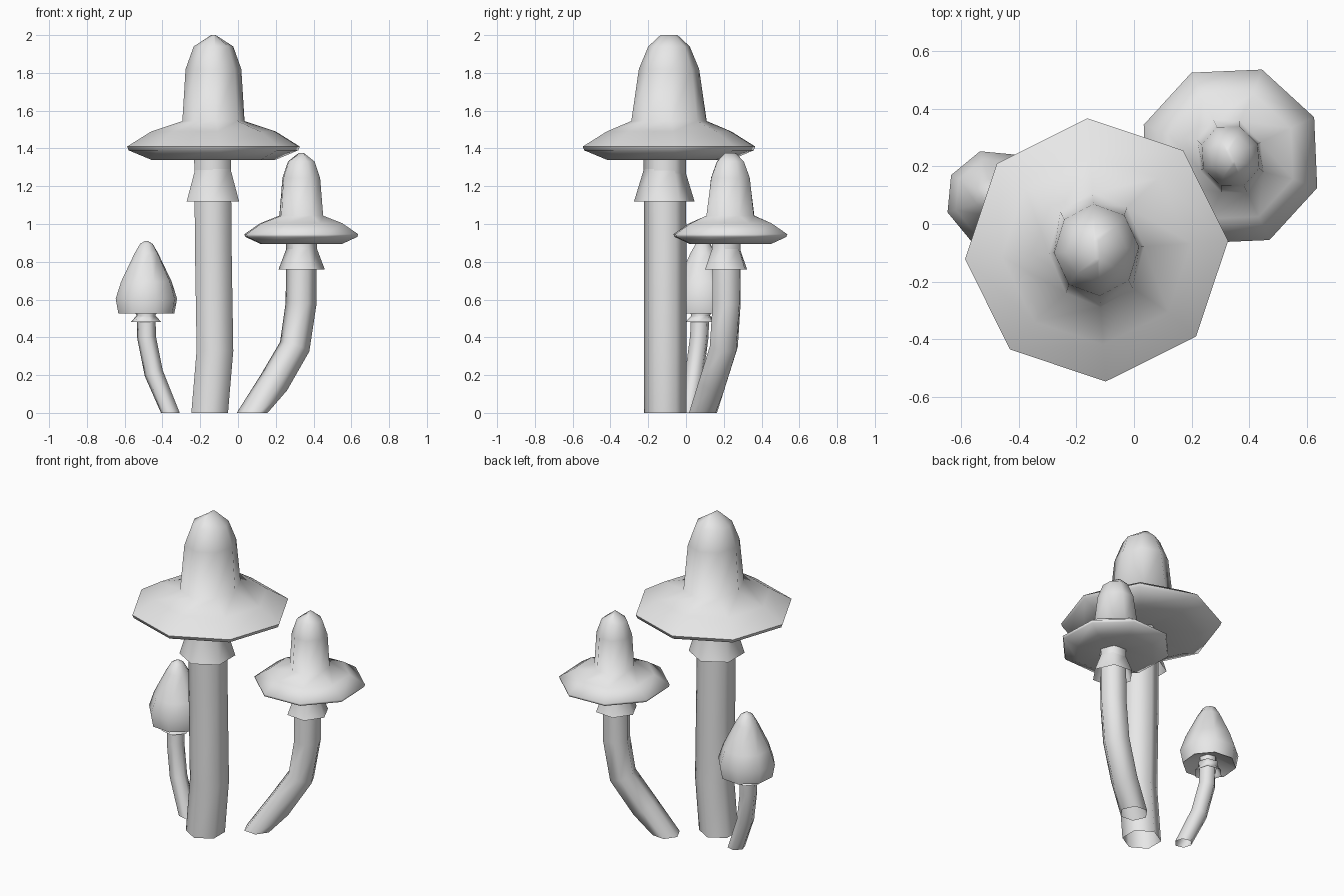
import bpy, bmesh, math
from mathutils import Vector, Matrix

if "Cube" in bpy.data.objects:
    bpy.data.objects.remove(bpy.data.objects["Cube"])

grey = bpy.data.materials.new("pale_grey")
grey.use_nodes = True
grey.diffuse_color = (0.8, 0.8, 0.8, 1)
grey.node_tree.nodes["Principled BSDF"].inputs["Base Color"].default_value = (0.8, 0.8, 0.8, 1)

UP = Vector((0, 0, 1))


def finish(name, bm):
    bmesh.ops.recalc_face_normals(bm, faces=bm.faces)
    mesh = bpy.data.meshes.new(name)
    bm.to_mesh(mesh)
    bm.free()
    mesh.materials.append(grey)
    obj = bpy.data.objects.new(name, mesh)
    bpy.context.collection.objects.link(obj)
    bpy.ops.object.select_all(action="DESELECT")
    obj.select_set(True)
    bpy.context.view_layer.objects.active = obj
    bpy.ops.object.shade_smooth_by_angle(angle=math.radians(75))
    return obj


def bridge(bm, rings):
    """Join neighbouring rings of vertices with quads."""
    for a, b in zip(rings, rings[1:]):
        n = len(a)
        for i in range(n):
            j = (i + 1) % n
            bm.faces.new((a[i], a[j], b[j], b[i]))


def lathe(name, profile, sides, place, start=0, closed=False):
    """Stack rings given as (x radius, y radius, height)."""
    bm = bmesh.new()
    rings = []
    for rx, ry, z in profile:
        angles = [math.radians(start) + math.tau * i / sides for i in range(sides)]
        rings.append([bm.verts.new(place @ Vector((rx * math.cos(a), ry * math.sin(a), z)))
                      for a in angles])
    bridge(bm, rings)
    if closed:
        bm.faces.new(rings[0])
        bm.faces.new(rings[-1])
    return finish(name, bm)


def stem(name, path, radius, turn):
    """Open six-sided tube along a bent path, level at both ends."""
    bm = bmesh.new()
    pts = [Vector(p) for p in path]
    rings = []
    for k, p in enumerate(pts):
        tilt = Matrix.Identity(3)
        if 0 < k < len(pts) - 1:
            tilt = UP.rotation_difference(pts[k + 1] - pts[k - 1]).to_matrix()
        angles = [math.radians(90 + turn) + math.tau * i / 6 for i in range(6)]
        rings.append([bm.verts.new(p + tilt @ Vector((radius * math.cos(a), radius * math.sin(a), 0)))
                      for a in angles])
    bridge(bm, rings)
    return finish(name, bm)


def placement(x, y, z, turn, width=1, height=1):
    return (Matrix.Translation((x, y, z)) @ Matrix.Rotation(math.radians(turn), 4, "Z")
            @ Matrix.Diagonal((width, width, height, 1)))


# Wide brimmed cap, heights measured from its underside
brim_cap = [(.08, .08, .02), (.33, .33, 0), (.45, .45, .05), (.458, .458, .07),
            (.33, .33, .15), (.165, .2, .205), (.148, .16, .48),
            (.105, .11, .6), (.012, .045, .66)]
# Flared collar hanging under the cap
collar = [(.16, .16, -.22), (.105, .105, -.04), (.105, .105, .03)]

for size, place in (("large", placement(-.13, -.09, 1.34, 4)),
                    ("medium", placement(.335, .235, .895, 25, .7, .727))):
    lathe(size + "_cap", brim_cap, 8, place, closed=True)

lathe("large_collar", collar, 6, placement(-.133, -.115, 1.34, 0), 90)
lathe("medium_collar", collar, 6, placement(.337, .212, .895, 25, .77, .62), 90)

# Small closed cap and its collar
bud = [(.05, .05, .05), (.155, .155, 0), (.17, .17, .08), (.14, .14, .17),
       (.065, .07, .32), (.035, .04, .37), (.006, .01, .386)]
lathe("small_cap", bud, 8, placement(-.485, .09, .525, 17), closed=True)
lathe("small_collar", [(.085, .085, 0), (.05, .05, .035), (.065, .065, .06)], 6,
      placement(-.487, .078, .48, 17), 90)

# Stems
stem("large_stem", [(-.15, -.11, 0), (-.122, -.11, .33), (-.13, -.11, .82), (-.135, -.112, 1.36)],
     .112, 0)
stem("medium_stem", [(.075, .09, 0), (.19, .14, .16), (.3, .2, .35), (.334, .215, .58),
                     (.336, .214, .92)], .082, 25)
stem("small_stem", [(-.358, .01, 0), (-.446, .045, .21), (-.484, .07, .4), (-.487, .078, .58)],
     .051, 17)
